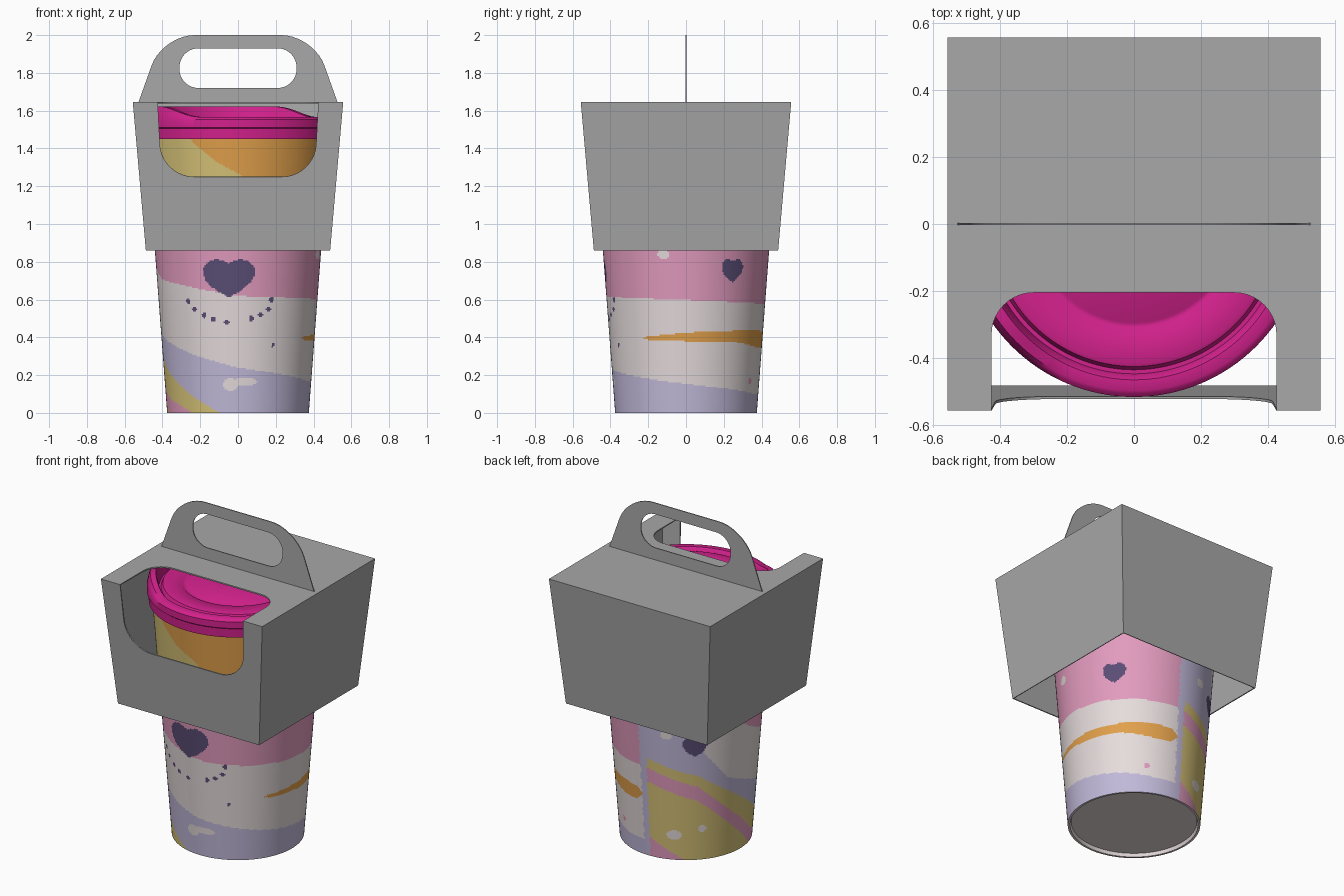
import bpy, bmesh, math
from mathutils import Vector

if "Cube" in bpy.data.objects:
    bpy.data.objects.remove(bpy.data.objects["Cube"])


def material(name, r, g, b):
    lin = [((c / 255 + 0.055) / 1.055) ** 2.4 for c in (r, g, b)]
    m = bpy.data.materials.new(name)
    m.diffuse_color = (*lin, 1)
    m.use_nodes = True
    m.node_tree.nodes["Principled BSDF"].inputs["Base Color"].default_value = m.diffuse_color
    return m


GREY = material("carrier grey", 168, 168, 168)
MAGENTA = material("lid magenta", 210, 33, 140)
CUP_MATS = [material("cream", 230, 220, 220), material("pink", 226, 155, 190),
            material("lavender", 193, 185, 217), material("yellow", 215, 195, 120),
            material("orange", 225, 160, 75), material("dark purple", 90, 78, 118)]
CREAM, PINK, LAVENDER, YELLOW, ORANGE, PURPLE = range(6)


def make_object(name, bm, mats):
    me = bpy.data.meshes.new(name)
    bm.to_mesh(me)
    bm.free()
    ob = bpy.data.objects.new(name, me)
    bpy.context.collection.objects.link(ob)
    for m in mats:
        me.materials.append(m)
    return ob


def select_only(ob):
    bpy.ops.object.select_all(action='DESELECT')
    ob.select_set(True)
    bpy.context.view_layer.objects.active = ob


def rounded(corners, n=10):
    """2D outline; a corner (x, y, d) is rounded starting d away from it."""
    out = []
    for i, c in enumerate(corners):
        p = Vector(c[:2])
        if len(c) == 2:
            out.append(p)
            continue
        u = (Vector(corners[i - 1][:2]) - p).normalized() * c[2]
        v = (Vector(corners[(i + 1) % len(corners)][:2]) - p).normalized() * c[2]
        for k in range(n + 1):
            t = k / n
            out.append(p + u * ((1 - t) ** 3 + 1.35 * t * (1 - t) ** 2)
                       + v * (t ** 3 + 1.35 * t * t * (1 - t)))
    return out


def lathe(name, profile, n, mats, lift=lambda ang: 0):
    """Revolve (r, z, lift weight) points about z."""
    bm = bmesh.new()
    rings = []
    for r, z, w in profile:
        ring = []
        for i in range(n):
            a = 2 * math.pi * i / n
            ring.append(bm.verts.new((r * math.cos(a), r * math.sin(a), z + w * lift(a))))
        rings.append(ring)
    for lo, hi in zip(rings, rings[1:]):
        for i in range(n):
            j = (i + 1) % n
            bm.faces.new((lo[i], lo[j], hi[j], hi[i]))
    bmesh.ops.remove_doubles(bm, verts=rings[0] + rings[-1], dist=1e-5)
    bmesh.ops.recalc_face_normals(bm, faces=bm.faces)
    ob = make_object(name, bm, mats)
    select_only(ob)
    bpy.ops.object.shade_smooth()
    bpy.ops.object.shade_smooth_by_angle(angle=math.radians(40))
    return ob


# --- carrier: tapered open-bottomed box with a notch in front and top
B, T, ZB, ZT = 0.488, 0.557, 0.86, 1.645
bm = bmesh.new()


def sheet(points):
    bm.faces.new([bm.verts.new(p) for p in points])


def half(z):
    return B + (T - B) * (z - ZB) / (ZT - ZB)


front = rounded([(-B, ZB), (B, ZB), (T, ZT), (0.425, ZT), (0.405, 1.25, 0.17),
                 (-0.405, 1.25, 0.17), (-0.425, ZT), (-T, ZT)])
sheet([(x, -half(z), z) for x, z in front])
top = rounded([(-T, T), (-T, -T), (-0.425, -T), (-0.425, -0.205, 0.125),
               (0.425, -0.205, 0.125), (0.425, -T), (T, -T), (T, T)])
sheet([(x, y, ZT) for x, y in top])
for s in (-1, 1):
    sheet([(s * B, -B, ZB), (s * B, B, ZB), (s * T, T, ZT), (s * T, -T, ZT)])
sheet([(B, B, ZB), (-B, B, ZB), (-T, T, ZT), (T, T, ZT)])
bmesh.ops.remove_doubles(bm, verts=bm.verts, dist=1e-4)
bmesh.ops.recalc_face_normals(bm, faces=bm.faces)
carrier = make_object("carrier_box", bm, [GREY])
mod = carrier.modifiers.new("card thickness", 'SOLIDIFY')
mod.thickness, mod.offset = 0.008, -1

# --- handle: flat plate with a stadium hole
cu = bpy.data.curves.new("handle", 'CURVE')
cu.dimensions, cu.fill_mode, cu.extrude = '2D', 'BOTH', 0.003
outer = rounded([(-0.527, ZT), (0.527, ZT), (0.40, 2.0, 0.17), (-0.40, 2.0, 0.17)])
hole = rounded([(x, z, 0.1) for x, z in ((-0.31, 1.72), (0.31, 1.72), (0.31, 1.93), (-0.31, 1.93))])
for pts in (outer, hole):
    sp = cu.splines.new('POLY')
    sp.points.add(len(pts) - 1)
    sp.use_cyclic_u = True
    for q, p in zip(sp.points, pts):
        q.co = (p.x, p.y, 0, 1)
cu.materials.append(GREY)
handle = bpy.data.objects.new("handle", cu)
bpy.context.collection.objects.link(handle)
handle.rotation_euler.x = math.pi / 2
select_only(handle)
bpy.ops.object.convert(target='MESH')


# --- lid: stepped disc whose rim rises on the back left
def rim_lift(a):
    d = abs((math.degrees(a) - 140 + 180) % 360 - 180)
    t = min(max((106 - d) / 32, 0), 1)
    return 0.055 * t * t * (3 - 2 * t)


lathe("lid", [(0.47, 1.45, 0), (0.505, 1.45, 0), (0.507, 1.505, 0), (0.516, 1.512, 0),
              (0.516, 1.552, 0), (0.506, 1.562, 0.6), (0.497, 1.567, 1), (0.465, 1.567, 1),
              (0.455, 1.555, 0.7), (0.447, 1.535, 0), (0.435, 1.535, 0), (0.425, 1.558, 0),
              (0.415, 1.562, 0), (0.32, 1.562, 0), (0.31, 1.554, 0), (0.295, 1.554, 0),
              (0.285, 1.562, 0), (0, 1.562, 0)], 128, [MAGENTA], rim_lift)

# --- cup: tapered wall with a recessed base
STEPS = 190
wall = [(0.375 + 0.0756 * z, z, 0) for z in (1.46 * k / STEPS for k in range(STEPS + 1))]
cup = lathe("cup", [(0, 0.02, 0), (0.355, 0.02, 0), (0.362, 0, 0)] + wall, 300, CUP_MATS)


def interp(table, x):
    for (x0, y0), (x1, y1) in zip(table, table[1:]):
        if x <= x1:
            return y0 + (y1 - y0) * max(0, x - x0) / (x1 - x0)
    return table[-1][1]


# painted band edges: (degrees from the front, height)
LAV_TOP = [(-155, 1.5), (-135, .72), (-110, .5), (-75, .4), (-28, .29), (0, .24), (70, .17), (160, .1)]
PINK_LOW = [(-145, 1.5), (-120, .95), (-90, .78), (-70, .71), (-28, .655), (0, .62), (60, .605), (150, .58)]
YEL_TOP = [(-176, .63), (-135, .54), (-69, .22), (-42, .10), (-15, 0), (-14, -1)]
STRIPE = [(-176, .57), (-135, .47), (-75, .09), (-42, .01), (-40, -1)]
STREAK_TOP = [(54, .4), (90, .425), (150, .44), (172, .43), (177, .4)]
STREAK_LOW = [(54, .4), (60, .387), (90, .38), (130, .375), (160, .345), (172, .35), (177, .38)]
TOP_SPLIT = [(1.1, 20), (1.25, 4), (1.32, -12), (1.45, -32)]
HEARTS = [(-6.7, .70, .123, .09), (125, .745, .06, .055), (-138, .72, .062, .055)]
# spots: (degrees, height, half width, half height, colour)
SPOTS = [(-6, .15, .04, .035, CREAM), (5, .165, .07, .02, CREAM), (74, .84, .03, .028, CREAM),
         (-155, .16, .045, .03, CREAM), (-131, .2, .025, .022, CREAM), (-160, .8, .035, .025, CREAM),
         (151, .17, .018, .016, PINK), (27.5, .36, .011, .011, PURPLE)]
SPOTS += [(math.degrees(math.asin(x / .415)), z, .014, .014, PURPLE) for x, z in
          ((-.26, .59), (-.23, .55), (-.18, .515), (-.13, .495), (-.06, .48),
           (.07, .50), (.12, .52), (.16, .55), (.175, .60))]


def arc(a, a0, r):
    return math.radians((a - a0 + 180) % 360 - 180) * r


def cup_colour(a, z, r):
    if z > 1.1:
        return ORANGE if a > interp(TOP_SPLIT, z) else YELLOW
    for a0, z0, su, sv in HEARTS:
        u, v = arc(a, a0, r) / su, (z - z0) / sv
        if abs(u) < 1.3 and (u * u + v * v - 1) ** 3 < u * u * v ** 3:
            return PURPLE
    for a0, z0, su, sv, col in SPOTS:
        if (arc(a, a0, r) / su) ** 2 + ((z - z0) / sv) ** 2 < 1:
            return col
    if abs(a) > 177:
        return LAVENDER
    if z < interp(YEL_TOP, a):
        s = interp(STRIPE, a)
        return PINK if s - .09 < z < s or z < .12 * (-146 - a) / 30 else YELLOW
    if z < interp(LAV_TOP, a):
        return LAVENDER
    if z > interp(PINK_LOW, a):
        return PINK
    if a > 54 and interp(STREAK_LOW, a) < z < interp(STREAK_TOP, a):
        return ORANGE
    return CREAM


for f in cup.data.polygons:
    c = f.center
    if abs(f.normal.z) < 0.5 and c.xy.length > 0.37:
        f.material_index = cup_colour(math.degrees(math.atan2(c.x, -c.y)), c.z, c.xy.length)
